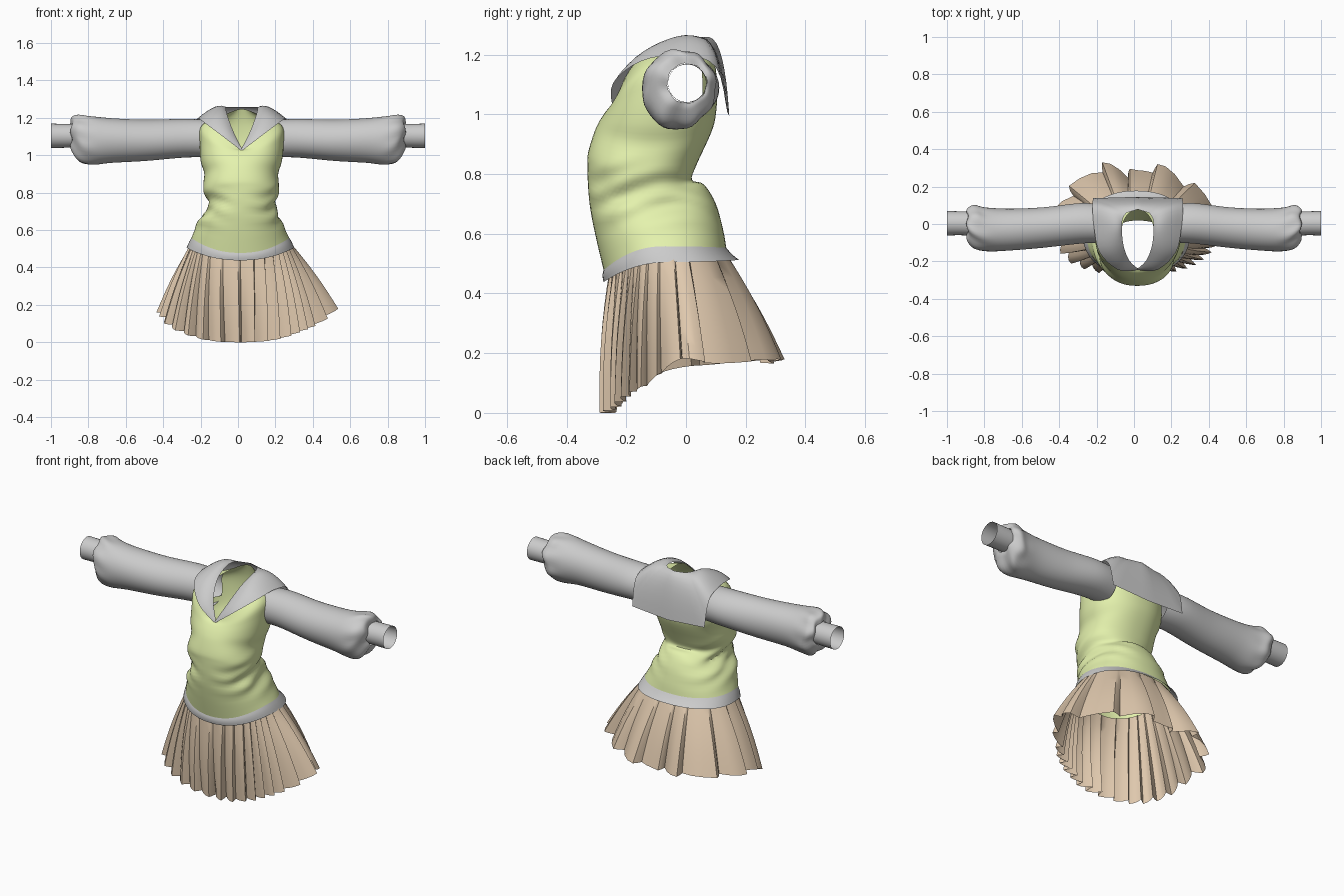
import bpy, bmesh, math, random
from mathutils import Vector

if "Cube" in bpy.data.objects:
    bpy.data.objects.remove(bpy.data.objects["Cube"])

random.seed(4)
CX = 0.02  # the torso sits slightly to one side


def material(name, rgb):
    m = bpy.data.materials.new(name)
    m.diffuse_color = (*rgb, 1)
    m.use_nodes = True
    m.node_tree.nodes["Principled BSDF"].inputs["Base Color"].default_value = m.diffuse_color
    return m


GREEN = material("green_knit", (0.78, 0.89, 0.42))
TAN = material("tan_cloth", (0.74, 0.58, 0.42))


def spline(keys, n, closed=False):
    """Catmull-Rom through tuples of any length, n steps per span."""
    m, out = len(keys), []
    get = lambda i: keys[i % m] if closed else keys[min(max(i, 0), m - 1)]
    for i in range(m if closed else m - 1):
        for j in range(n):
            t = j / n
            out.append([0.5 * (2 * b + (c - a) * t + (2 * a - 5 * b + 4 * c - d) * t * t
                               + (3 * b - a - 3 * c + d) * t ** 3)
                        for a, b, c, d in zip(get(i - 1), get(i), get(i + 1), get(i + 2))])
    if not closed:
        out.append(list(keys[-1]))
    return out


def loft(name, rows, closed=True, mat=None, cut=None, angle=40):
    """Skin a list of point rows into one cloth surface."""
    bm = bmesh.new()
    grid = [[bm.verts.new(p) for p in r] for r in rows]
    n = len(rows[0])
    for a, b in zip(grid, grid[1:]):
        for i in range(n if closed else n - 1):
            k = (i + 1) % n
            bm.faces.new((a[i], a[k], b[k], b[i]))
    if cut:
        doomed = [f for f in bm.faces if cut(f.calc_center_median())]
        bmesh.ops.delete(bm, geom=doomed, context='FACES')
    bmesh.ops.remove_doubles(bm, verts=bm.verts, dist=0.0005)
    bmesh.ops.recalc_face_normals(bm, faces=bm.faces)
    me = bpy.data.meshes.new(name)
    bm.to_mesh(me)
    bm.free()
    ob = bpy.data.objects.new(name, me)
    bpy.context.collection.objects.link(ob)
    if mat:
        me.materials.append(mat)
    bpy.ops.object.select_all(action='DESELECT')
    ob.select_set(True)
    bpy.context.view_layer.objects.active = ob
    bpy.ops.object.shade_smooth_by_angle(angle=math.radians(angle))
    return ob


def ring_point(k, t):
    """Torso ring from front/back y, left/right x, front/side/back z, V power."""
    yf, yb, xl, xr, zf, zs, zb, p = k
    s, c = math.sin(t), math.cos(t)
    ym = (yf + yb) / 2
    x = (xl + xr) / 2 + (xr - xl) / 2 * math.copysign(abs(s) ** 0.9, s)
    y = ym + (yf - ym) * math.copysign(abs(c) ** 0.9, c)
    w = 1 - abs(s) ** p
    return Vector((x, y, zs + ((zf if c > 0 else zb) - zs) * w))


# Bodice: rings from hem to V neckline, with soft creases at the waist
body = [(-.275, .135, -.25, .275, .475, .555, .55, 2),
        (-.30, .125, -.225, .245, .58, .62, .61, 2),
        (-.32, .10, -.20, .222, .68, .67, .70, 2),
        (-.328, .06, -.155, .20, .76, .715, .765, 2),
        (-.33, .02, -.17, .21, .83, .775, .78, 2),
        (-.328, .035, -.187, .22, .87, .83, .83, 2),
        (-.307, .085, -.18, .215, .94, .90, .94, 2),
        (-.288, .10, -.20, .235, .98, .97, 1.0, 2),
        (-.268, .105, -.205, .245, 1.01, 1.07, 1.08, 2),
        (-.254, .10, -.20, .24, 1.025, 1.15, 1.15, 1.9),
        (-.244, .09, -.14, .18, 1.028, 1.195, 1.20, 1.7),
        (-.235, .075, -.07, .11, 1.03, 1.215, 1.247, 1.5)]
N = 72
rows = []
for k in spline(body, 4):
    row = []
    for i in range(N):
        t = 2 * math.pi * i / N
        p = ring_point(k, t)
        fold = 0.009 * math.exp(-((p.z - .72) / .09) ** 2) * abs(math.sin(t))
        d = fold * math.sin(p.z * 75 + 3 * math.sin(2 * t + .6))
        row.append(p + Vector((math.sin(t), -math.cos(t), 0)) * d)
    rows.append(row)
loft("bodice", rows, mat=GREEN,
     cut=lambda c: abs(c.x - CX) > .16 and (c.y - .003) ** 2 + (c.z - 1.1) ** 2 < .083 ** 2)

# Hem band below the bodice
band = [(-.276, .135, -.25, .275, .478, .558, .553, 2),
        (-.28, .155, -.262, .288, .46, .535, .53, 2),
        (-.276, .178, -.275, .30, .438, .505, .512, 2)]
loft("hem_band", [[ring_point(k, 2 * math.pi * i / N) for i in range(N)] for k in spline(band, 2)])

# Pleated skirt: knife pleats, wider at the back, fanning to an uneven hem
hem_keys = [(.02, -.268, 0), (.2, -.245, .015), (.33, -.195, .06), (.42, -.125, .10),
            (.52, -.02, .18), (.42, .10, .165), (.18, .29, .18), (0, .275, .165),
            (-.18, .30, .18), (-.39, .12, .165), (-.40, -.05, .145), (-.35, -.18, .08),
            (-.18, -.245, .015)]
hem = [Vector(p) for p in spline(hem_keys, 40, closed=True)]
waist = (-.255, .13, -.24, .265, .48, .55, .545, 2)
PLEATS = 23
widths = [random.uniform(.8, 1.2) + max(0, -math.cos(2 * math.pi * (i / PLEATS - .02)))
          for i in range(PLEATS)]
pts, start = [], 0
for w in widths:
    amp = random.uniform(.018, .034)
    for f, r in ((0, -1), (.3, -.1), (.6, .5), (.88, .8), (.95, 0)):
        pts.append(((start + f * w) / sum(widths), r * amp))
    start += w
rows = []
for j in range(9):
    v = j / 8
    row = []
    for u, r in pts:
        g = u * len(hem)
        q = hem[int(g) % len(hem)].lerp(hem[(int(g) + 1) % len(hem)], g % 1)
        t = math.atan2((q.x - CX) / .28, -(q.y + .05) / .22)
        a = ring_point(waist, t)
        out = Vector((q.x - CX, (q.y + .03) * 1.4, 0)).normalized()
        p = a.lerp(q, v) + out * (r * (.05 + .95 * v ** .8) + .012 * math.sin(math.pi * v))
        p.z = max(p.z, 0)
        row.append(p)
    rows.append(row)
loft("pleated_skirt", rows, mat=TAN, angle=35)

# Sleeves (x, centre y, centre z, radius y, radius z) gathered into cuffs
sleeve = [(.175, .0, 1.09, .10, .10), (.30, .003, 1.09, .108, .103),
          (.50, -.018, 1.08, .108, .11), (.68, -.03, 1.08, .112, .119),
          (.79, -.03, 1.08, .118, .131), (.85, -.018, 1.09, .118, .126),
          (.885, -.008, 1.108, .092, .095), (.892, .003, 1.104, .066, .066)]
cuff = [(.88, .003, 1.104, .064, .063), (.94, .004, 1.104, .064, .064), (1.0, .004, 1.104, .065, .065)]


def tube(name, keys, side, gather):
    rows = []
    for x, cy, cz, ry, rz in spline(keys, 5):
        g = gather * math.exp(-((x - .85) / .06) ** 2)
        px = side * x + CX * max(0, (.9 - x) / .7)
        row = []
        for i in range(48):
            a = 2 * math.pi * i / 48
            k = 1 + g * math.sin(8 * a + x * 14) + gather * .3 * math.sin(3 * a + x * 9)
            row.append((px + side * g * .25 * math.sin(5 * a), cy + ry * k * math.cos(a),
                        cz + rz * k * math.sin(a)))
        rows.append(row)
    loft(name, rows)


for side, label in ((-1, "right"), (1, "left")):
    tube(label + "_sleeve", sleeve, side, .035)
    tube(label + "_cuff", cuff, side, 0)

# Sailor collar: half columns of inner, roll and outer edge, then mirrored
half = [((0, -.238, 1.03), (0, -.243, 1.03), (0, -.246, 1.015)),
        ((.045, -.195, 1.12), (.075, -.225, 1.13), (.105, -.245, 1.095)),
        ((.075, -.12, 1.20), (.13, -.15, 1.22), (.205, -.15, 1.17)),
        ((.085, -.03, 1.24), (.12, -.02, 1.285), (.235, -.01, 1.19)),
        ((.08, .03, 1.25), (.14, .08, 1.265), (.242, .10, 1.15)),
        ((.06, .06, 1.25), (.14, .12, 1.225), (.238, .138, 1.0)),
        ((0, .078, 1.25), (0, .13, 1.24), (0, .145, .985))]
flat = [sum(c, ()) for c in half]
right = spline(flat[:6], 4)[:-1] + spline(flat[5:], 4)
mirror = [[-v if i % 3 == 0 else v for i, v in enumerate(c)] for c in right[-2:0:-1]]
columns = right + mirror + [right[0]]
rows = []
for j in range(9):
    v = j / 8
    row = []
    for c in columns:
        a, b, d = Vector(c[:3]), Vector(c[3:6]), Vector(c[6:])
        p = a * (1 - v) ** 2 + b * 2 * v * (1 - v) + d * v * v
        row.append(p + Vector((CX, 0, .008)))
    rows.append(row)
loft("sailor_collar", rows, closed=False)
